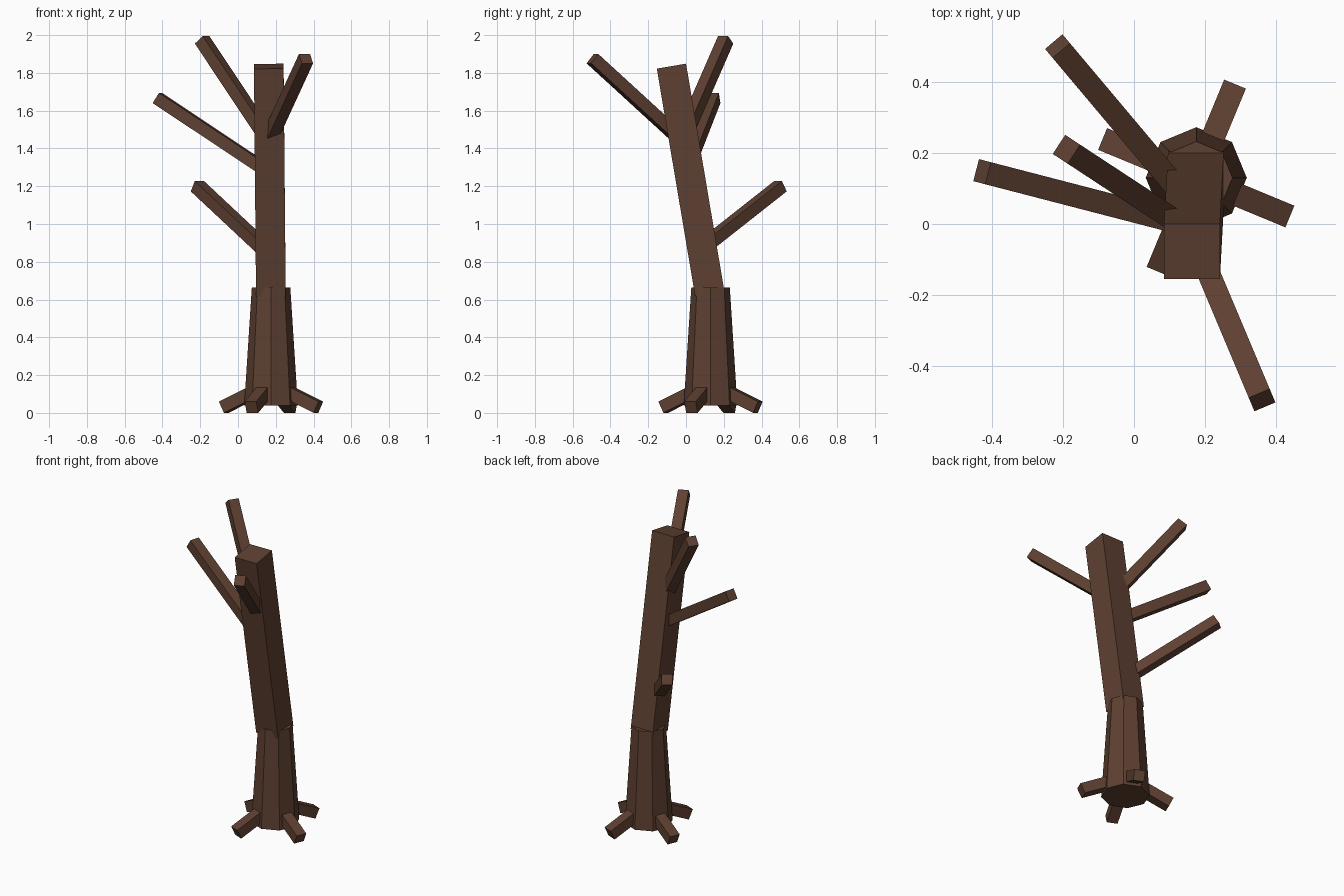
import bpy, math
from mathutils import Vector

cube = bpy.data.objects.get("Cube")
if cube:
    bpy.data.objects.remove(cube, do_unlink=True)

bark = bpy.data.materials.new("brown bark")
bark.use_nodes = True
colour = (0.112, 0.051, 0.031, 1)
bark.diffuse_color = colour
bsdf = bark.node_tree.nodes["Principled BSDF"]
bsdf.inputs["Base Color"].default_value = colour
bsdf.inputs["Roughness"].default_value = 0.9


def make_object(name, verts, faces):
    mesh = bpy.data.meshes.new(name)
    mesh.from_pydata(verts, [], faces)
    mesh.materials.append(bark)
    obj = bpy.data.objects.new(name, mesh)
    bpy.context.collection.objects.link(obj)
    return obj


def loft(name, lower, upper):
    """Closed solid between two rings of equal length."""
    n = len(lower)
    sides = [(i, (i + 1) % n, n + (i + 1) % n, n + i) for i in range(n)]
    caps = [tuple(reversed(range(n))), tuple(range(n, 2 * n))]
    return make_object(name, lower + upper, sides + caps)


def beam(name, start, end, width, side=None):
    """Square timber from start to end, level across its width."""
    start, end = Vector(start), Vector(end)
    along = (end - start).normalized()
    side = Vector(side) if side else along.cross(Vector((0, 0, 1)))
    up = side.cross(along).normalized()
    side = along.cross(up)
    h = width / 2
    offsets = [side * a * h + up * b * h
               for a, b in ((-1, -1), (1, -1), (1, 1), (-1, 1))]
    # Ring order runs counter-clockwise around the axis
    if (offsets[1] - offsets[0]).cross(offsets[2] - offsets[1]).dot(along) < 0:
        offsets.reverse()
    return loft(name, [start + o for o in offsets], [end + o for o in offsets])


# Tapered eight-sided lower trunk
CX, CY = 0.175, 0.13


def octagon(radius, z):
    return [Vector((CX + radius * math.cos(i * math.pi / 4),
                    CY + radius * math.sin(i * math.pi / 4), z))
            for i in range(8)]


loft("lower_trunk", octagon(0.142, 0.04), octagon(0.102, 0.663))

# Leaning square upper trunk
beam("upper_trunk", (0.174, 0.126, 0.63), (0.163, -0.077, 1.835), 0.157,
     side=(1, 0, 0))

# Bare branches
branches = {
    "top_branch": ((0.13, 0.0, 1.494), (-0.19, 0.21, 1.975)),
    "side_branch": ((0.14, 0.0, 1.29), (-0.427, 0.147, 1.667)),
    "back_branch": ((0.13, 0.09, 0.877), (-0.215, 0.5, 1.2)),
    "front_branch": ((0.16, -0.02, 1.44), (0.36, -0.495, 1.875)),
}
for name, (start, end) in branches.items():
    beam(name, start, end, 0.064)

# Four roots sloping down around the base
for i in range(4):
    a = math.radians(-22.5 + 90 * i)
    c, s = math.cos(a), math.sin(a)
    beam(f"root_{i + 1}", (CX + 0.08 * c, CY + 0.08 * s, 0.119),
         (CX + 0.271 * c, CY + 0.271 * s, 0.03), 0.066)
